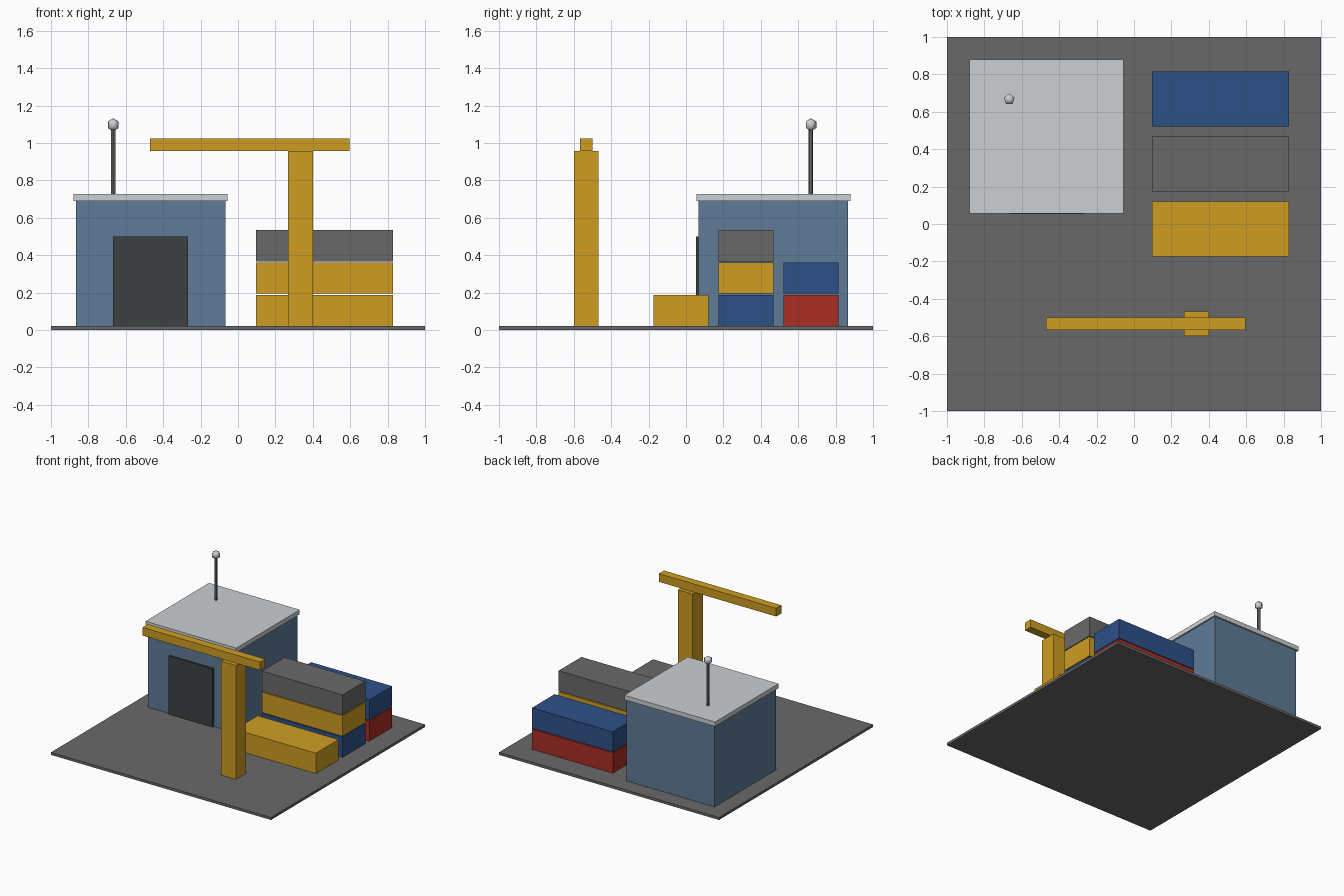
import bpy
from mathutils import Vector

if "Cube" in bpy.data.objects:
    bpy.data.objects.remove(bpy.data.objects["Cube"], do_unlink=True)


def material(name, hex_code):
    def linear(v):
        return v / 12.92 if v <= 0.04045 else ((v + 0.055) / 1.055) ** 2.4
    rgb = [linear(c / 255) for c in bytes.fromhex(hex_code)]
    m = bpy.data.materials.new(name)
    m.use_nodes = True
    m.diffuse_color = (*rgb, 1)
    m.node_tree.nodes["Principled BSDF"].inputs["Base Color"].default_value = (*rgb, 1)
    return m


GREY = material("asphalt grey", "696969")
WALL = material("slate blue", "5F7B96")
ROOF = material("pale grey", "CBD0D3")
DOOR = material("charcoal", "3C4141")
YELLOW = material("safety yellow", "CE9E22")
BLUE = material("container blue", "2D5189")
RED = material("container red", "AA2E24")


def finish(name, mat):
    obj = bpy.context.object
    obj.name = obj.data.name = name
    obj.data.materials.append(mat)
    return obj


def box(name, mat, low, high):
    low, high = Vector(low), Vector(high)
    bpy.ops.mesh.primitive_cube_add(size=1, location=(low + high) / 2)
    bpy.context.object.scale = high - low
    bpy.ops.object.transform_apply(location=False, rotation=False, scale=True)
    return finish(name, mat)


# Yard slab
FLOOR = 0.021
box("yard_slab", GREY, (-1, -1, 0), (1, 1, FLOOR))

# Warehouse with overhanging roof and front door
box("warehouse_walls", WALL, (-0.867, 0.067, FLOOR), (-0.067, 0.867, 0.69))
box("warehouse_roof", ROOF, (-0.88, 0.055, 0.69), (-0.055, 0.88, 0.727))
box("warehouse_door", DOOR, (-0.667, 0.053, FLOOR), (-0.267, 0.068, 0.501))

# Roof antenna
bpy.ops.mesh.primitive_cylinder_add(vertices=6, radius=0.013, depth=0.36,
                                    location=(-0.667, 0.667, 0.907))
finish("antenna_mast", GREY)
bpy.ops.mesh.primitive_uv_sphere_add(segments=5, ring_count=2, radius=0.035,
                                     location=(-0.667, 0.667, 1.097))
finish("antenna_tip", ROOF)
bpy.ops.object.shade_smooth()

# Rows of stacked containers, listed bottom to top
rows = {
    "front": (-0.175, [YELLOW]),
    "middle": (0.173, [BLUE, YELLOW, GREY]),
    "back": (0.52, [RED, BLUE]),
}
for row, (y, stack) in rows.items():
    for level, mat in enumerate(stack):
        z = FLOOR + level * 0.173
        box(f"{row}_container_{level + 1}", mat,
            (0.095, y, z), (0.83, y + 0.295, z + 0.167))

# Crane
box("crane_post", YELLOW, (0.267, -0.6, FLOOR), (0.4, -0.467, 0.957))
box("crane_boom", YELLOW, (-0.47, -0.567, 0.957), (0.597, -0.5, 1.024))
